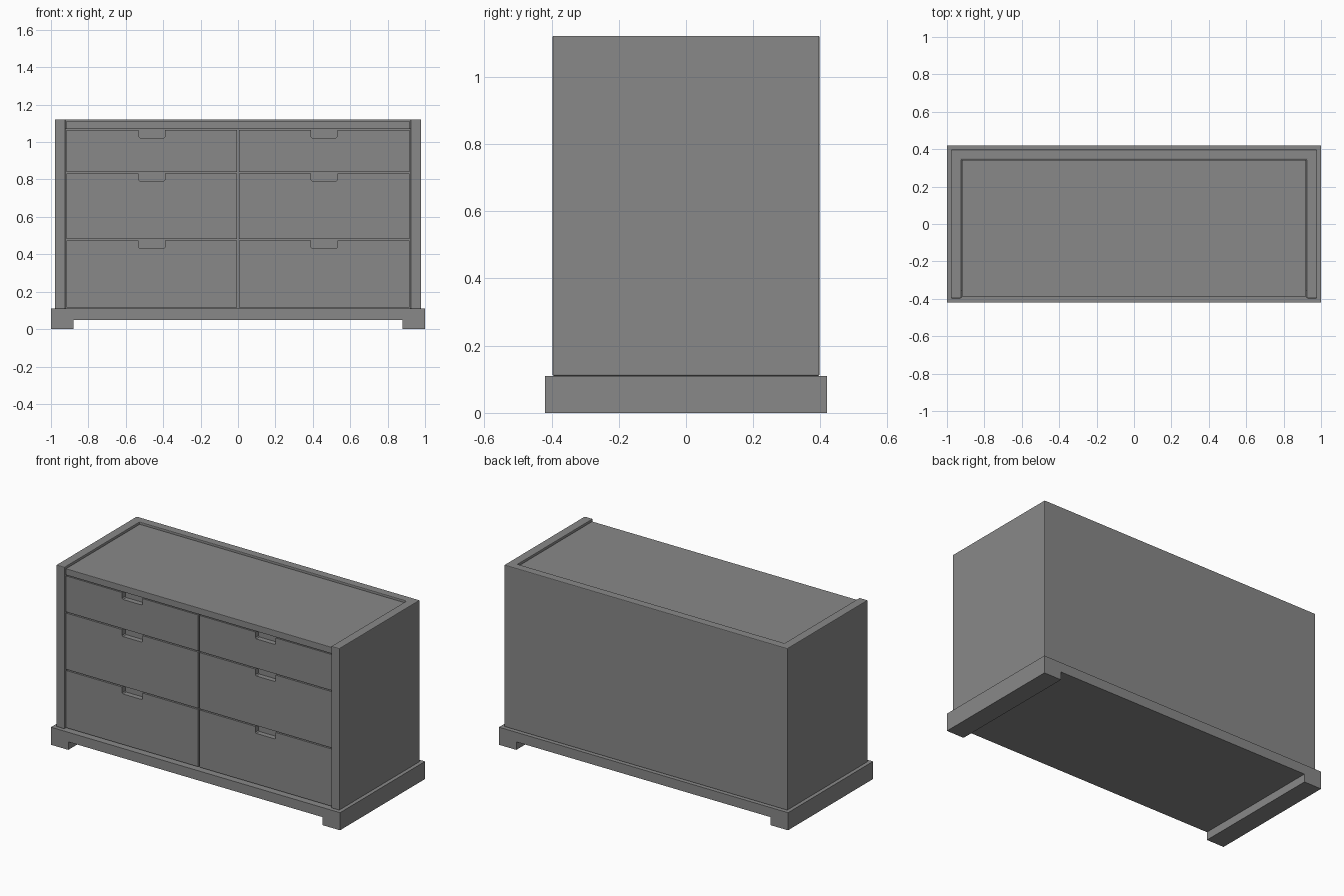
import bpy
import bmesh
from mathutils import Vector

cube = bpy.data.objects.get("Cube")
if cube:
    bpy.data.objects.remove(cube, do_unlink=True)

grey = bpy.data.materials.new("grey_paint")
grey.use_nodes = True
colour = (0.25, 0.25, 0.25, 1)
grey.diffuse_color = colour
grey.node_tree.nodes["Principled BSDF"].inputs["Base Color"].default_value = colour


def prism(name, outline, axis, start, end, bevel=0.0):
    """Extrude a 2D outline along y (outline in x, z) or z (outline in x, y)."""
    bm = bmesh.new()
    place = (lambda a, b: (a, start, b)) if axis == "y" else (lambda a, b: (a, b, start))
    face = bm.faces.new([bm.verts.new(place(a, b)) for a, b in outline])
    ext = bmesh.ops.extrude_face_region(bm, geom=[face])
    step = Vector((0, end - start, 0)) if axis == "y" else Vector((0, 0, end - start))
    verts = [v for v in ext["geom"] if isinstance(v, bmesh.types.BMVert)]
    bmesh.ops.translate(bm, verts=verts, vec=step)
    bmesh.ops.recalc_face_normals(bm, faces=bm.faces)
    mesh = bpy.data.meshes.new(name)
    bm.to_mesh(mesh)
    bm.free()
    mesh.materials.append(grey)
    obj = bpy.data.objects.new(name, mesh)
    bpy.context.collection.objects.link(obj)
    if bevel:
        mod = obj.modifiers.new("edge_bevel", "BEVEL")
        mod.width = bevel
        mod.segments = 2
    return obj


def rect(a0, a1, b0, b1):
    return [(a0, b0), (a1, b0), (a1, b1), (a0, b1)]


def mirrored(half):
    """Complete a half outline across the vertical axis."""
    return half + [(-a, b) for a, b in reversed(half)]


# Plinth with a foot running front to back at each end
prism("plinth", mirrored([(0.88, 0.05), (0.88, 0), (1, 0), (1, 0.11)]), "y", -0.42, 0.42)

# Sides and back in one U-shaped shell
shell = [(0.923, 0.345), (0.923, -0.397), (0.979, -0.397), (0.979, 0.397)]
prism("carcass", mirrored(shell), "z", 0.11, 1.122, bevel=0.004)

# Recessed top board and the core that closes the gaps behind the drawers
prism("top_board", rect(-0.92, 0.92, -0.387, 0.342), "z", 1.07, 1.11, bevel=0.002)
prism("inner_core", rect(-0.923, 0.923, -0.355, 0.345), "z", 0.11, 1.072)

# Drawer fronts, each with a finger notch in the top edge
rows = {"lower": (0.116, 0.474), "middle": (0.481, 0.833), "upper": (0.840, 1.065)}
centre, half_width, depth, corner = 0.461, 0.07, 0.042, 0.006
for row, (low, high) in rows.items():
    floor = high - depth
    for side, sign in (("left", 1), ("right", -1)):
        inner, outer = centre - half_width, centre + half_width
        outline = [
            (0.005, low), (0.918, low), (0.918, high), (outer, high),
            (outer, floor + corner), (outer - corner, floor),
            (inner + corner, floor), (inner, floor + corner),
            (inner, high), (0.005, high),
        ]
        prism(f"{row}_{side}_drawer", [(sign * x, z) for x, z in outline],
              "y", -0.387, -0.354)
